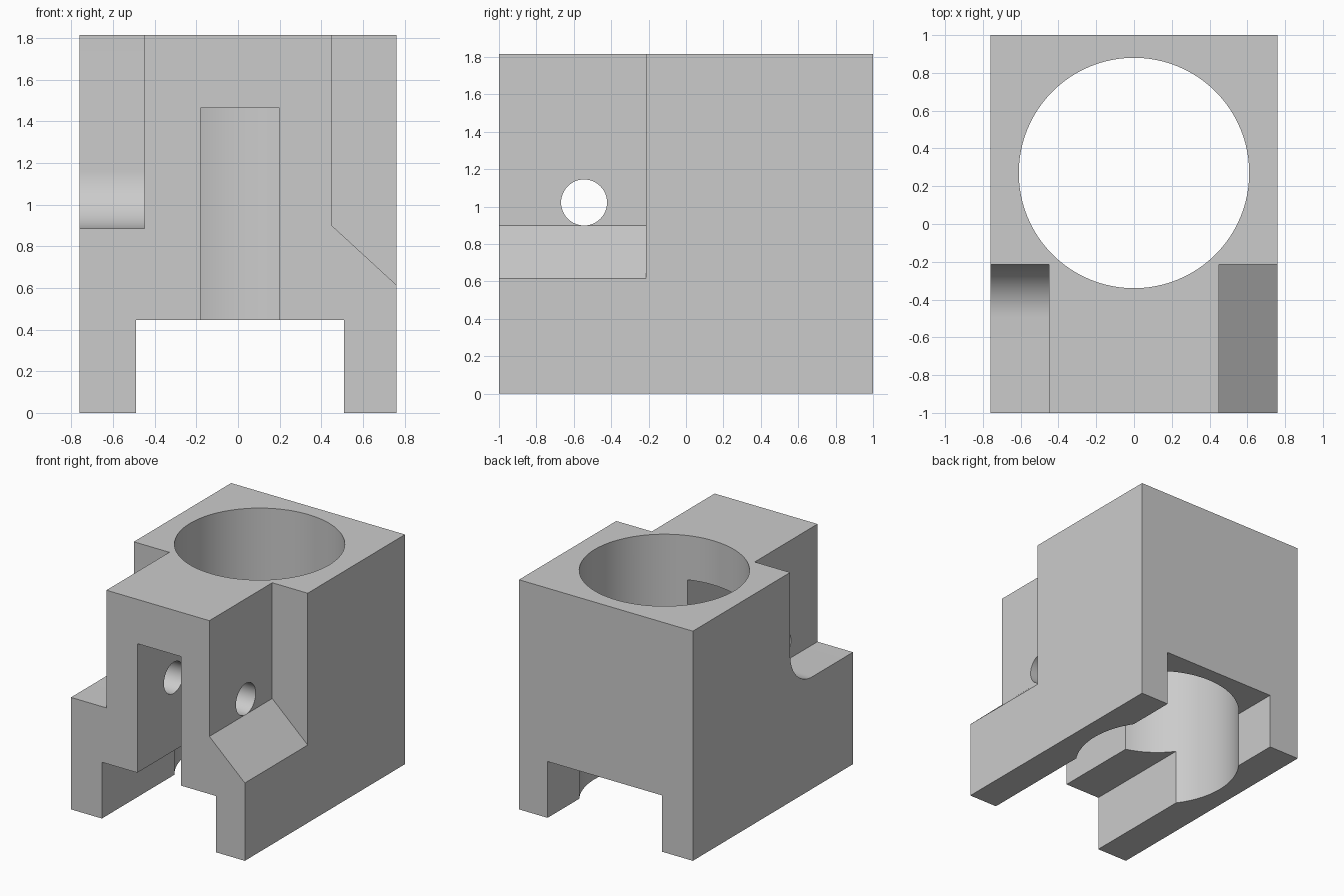
import bpy
import bmesh
import math
from mathutils import Vector

cube = bpy.data.objects.get("Cube")
if cube:
    bpy.data.objects.remove(cube, do_unlink=True)

grey = bpy.data.materials.new("plain grey")
grey.use_nodes = True
COLOUR = (0.6, 0.6, 0.6, 1)
grey.diffuse_color = COLOUR
grey.node_tree.nodes["Principled BSDF"].inputs["Base Color"].default_value = COLOUR

W, L, H = 0.76, 1.0, 1.815   # half width, half length, height
OUT = 0.1                    # how far cutters reach past the body
SHELF_Y = -0.215             # back of the two front corner cuts


def prism(name, profile, axis, start, end):
    """Extrude a closed profile along an axis; profile holds the other two coordinates in x, y, z order."""
    bm = bmesh.new()
    points = []
    for p in profile:
        co = list(p)
        co.insert(axis, start)
        points.append(bm.verts.new(co))
    face = bm.faces.new(points)
    moved = bmesh.ops.extrude_face_region(bm, geom=[face])["geom"]
    shift = Vector()
    shift[axis] = end - start
    bmesh.ops.translate(bm, vec=shift, verts=[v for v in moved if isinstance(v, bmesh.types.BMVert)])
    bmesh.ops.recalc_face_normals(bm, faces=bm.faces)
    mesh = bpy.data.meshes.new(name)
    bm.to_mesh(mesh)
    bm.free()
    mesh.materials.append(grey)
    obj = bpy.data.objects.new(name, mesh)
    bpy.context.collection.objects.link(obj)
    return obj


def rect(a0, a1, b0, b1):
    return [(a0, b0), (a1, b0), (a1, b1), (a0, b1)]


def arc(ca, cb, r, start, end, n):
    angles = [math.radians(start + (end - start) * i / n) for i in range(n + 1)]
    return [(ca + r * math.cos(t), cb + r * math.sin(t)) for t in angles]


body = prism("housing_block", rect(-W, W, -L, L), 2, 0, H)

# Shelf on the right front corner, with a rounded inner corner
FLOOR, R = 0.885, 0.28
shelf_profile = [(-L - OUT, H + OUT), (-L - OUT, FLOOR)]
shelf_profile += arc(SHELF_Y - R, FLOOR + R, R, -90, 0, 24)
shelf_profile += [(SHELF_Y, H + OUT)]

# Sloped ledge on the left front corner, slope carried on past the side
slope = (0.615 - 0.9) / (W - 0.45)
ledge_profile = [(0.45, H + OUT), (0.45, 0.9),
                 (W + OUT, 0.615 + slope * OUT), (W + OUT, H + OUT)]

cutters = [
    prism("shelf_cutter", shelf_profile, 0, -W - OUT, -0.45),
    prism("ledge_cutter", ledge_profile, 1, -L - OUT, SHELF_Y),
    prism("channel_cutter", rect(-0.49, 0.51, -OUT, 0.445), 1, -L - OUT, L + OUT),
    prism("front_slot_cutter", rect(-0.18, 0.2, 0.3, 1.465), 1, -L - OUT, 0.1),
    prism("bore_cutter", arc(0, 0.27, 0.61, 0, 360, 96)[:-1], 2, -OUT, H + OUT),
    prism("pin_hole_cutter", arc(-0.545, 1.022, 0.123, 0, 360, 48)[:-1], 0, -W - OUT, W + OUT),
]

# Cut every opening out of the block
bpy.ops.object.select_all(action='DESELECT')
bpy.context.view_layer.objects.active = body
body.select_set(True)
for cutter in cutters:
    cutter.hide_render = True
    cut = body.modifiers.new(cutter.name, 'BOOLEAN')
    cut.operation = 'DIFFERENCE'
    cut.solver = 'EXACT'
    cut.object = cutter
    bpy.ops.object.modifier_apply(modifier=cut.name)
    bpy.data.objects.remove(cutter, do_unlink=True)

bpy.ops.object.shade_smooth_by_angle(angle=math.radians(30))
